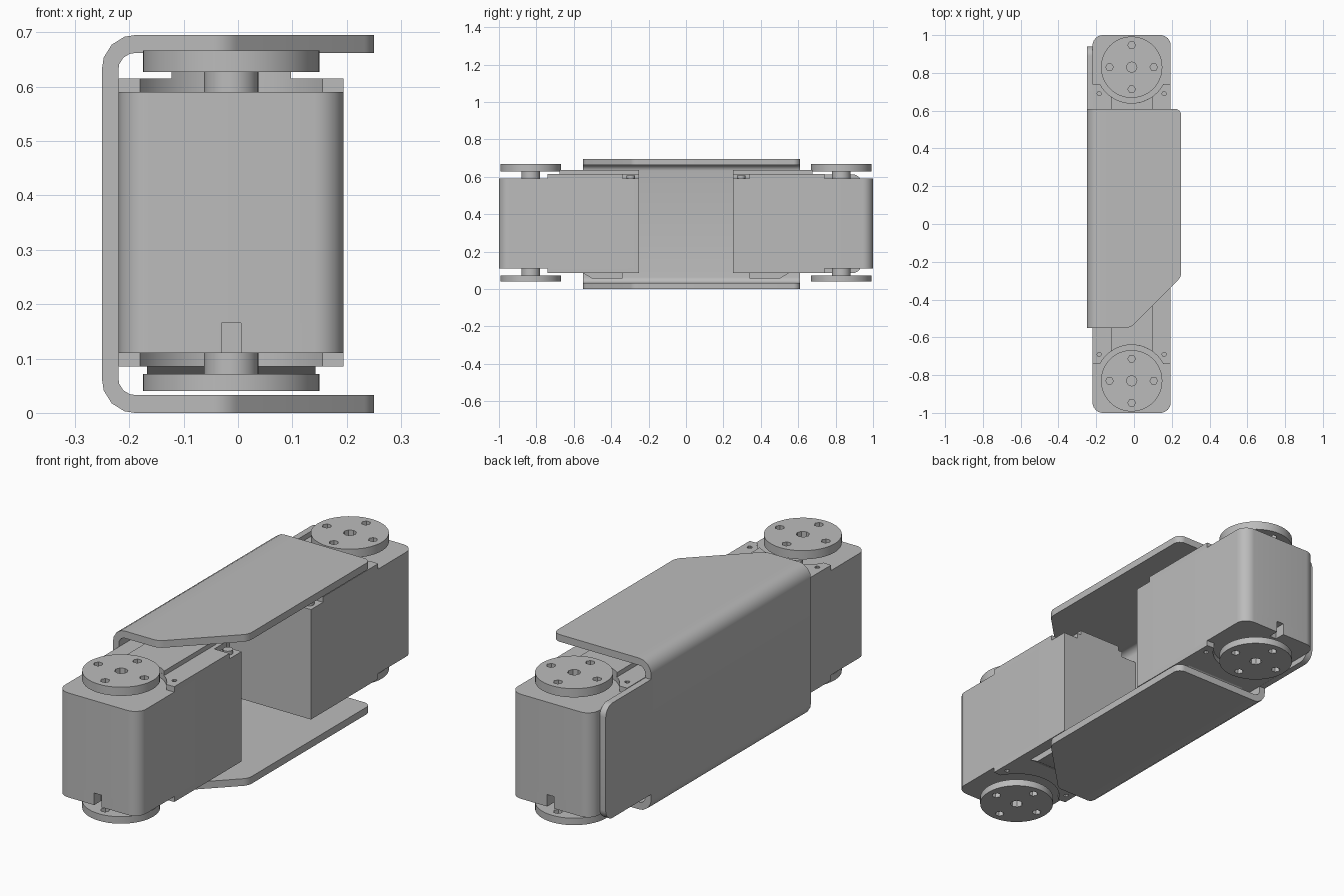
import bpy, bmesh
from math import cos, sin, pi, radians, tan
from mathutils import Vector, Matrix

if "Cube" in bpy.data.objects:
    bpy.data.objects.remove(bpy.data.objects["Cube"])

grey = bpy.data.materials.new("plain_grey")
grey.use_nodes = True
colour = (0.5, 0.5, 0.5, 1)
grey.diffuse_color = colour
grey.node_tree.nodes["Principled BSDF"].inputs["Base Color"].default_value = colour


def fillet(points, segs=6):
    """Polygon corners given as (a, b) or (a, b, radius)."""
    out, n = [], len(points)
    for i, p in enumerate(points):
        c = Vector(p[:2])
        if len(p) == 2:
            out.append(c)
            continue
        d1 = (Vector(points[i - 1][:2]) - c).normalized()
        d2 = (Vector(points[(i + 1) % n][:2]) - c).normalized()
        half = d1.angle(d2) / 2
        centre = c + (d1 + d2).normalized() * (p[2] / sin(half))
        a = c + d1 * (p[2] / tan(half)) - centre
        b = c + d2 * (p[2] / tan(half)) - centre
        out += [centre + a.lerp(b, k / segs).normalized() * p[2] for k in range(segs + 1)]
    return out


def circle(x, y, r, n):
    return [Vector((x + r * cos(2 * pi * k / n), y + r * sin(2 * pi * k / n))) for k in range(n)]


# Axis order turns the flat profile: z -> (x, y), x -> (y, z), y -> (z, x)
TURN = {"z": ((1, 0, 0), (0, 1, 0), (0, 0, 1)),
        "x": ((0, 0, 1), (1, 0, 0), (0, 1, 0)),
        "y": ((0, 1, 0), (0, 0, 1), (1, 0, 0))}


def prism(name, loops, lo, hi, axis="z"):
    """Extrude an outline, with any further loops as holes, from lo to hi."""
    curve = bpy.data.curves.new(name, "CURVE")
    curve.dimensions, curve.fill_mode = "2D", "BOTH"
    curve.extrude = (hi - lo) / 2
    for loop in loops:
        spline = curve.splines.new("POLY")
        spline.points.add(len(loop) - 1)
        for point, co in zip(spline.points, loop):
            point.co = (co[0], co[1], 0, 1)
        spline.use_cyclic_u = True
    ob = bpy.data.objects.new(name, curve)
    bpy.context.collection.objects.link(ob)
    bpy.ops.object.select_all(action="DESELECT")
    ob.select_set(True)
    bpy.context.view_layer.objects.active = ob
    bpy.ops.object.convert(target="MESH")
    ob = bpy.context.view_layer.objects.active
    bm = bmesh.new()
    bm.from_mesh(ob.data)
    bm.transform(Matrix(TURN[axis]).to_4x4() @ Matrix.Translation((0, 0, (lo + hi) / 2)))
    bmesh.ops.remove_doubles(bm, verts=bm.verts, dist=1e-5)
    bmesh.ops.recalc_face_normals(bm, faces=bm.faces)
    bm.to_mesh(ob.data)
    bm.free()
    ob.data.materials.clear()
    ob.data.materials.append(grey)
    bpy.ops.object.shade_smooth_by_angle(angle=radians(35))
    return ob


# Folded bracket: spine with bends, two flanges and a tab along the rear motor
spine = fillet([(0, -.15), (0, -.25, .06), (.695, -.25, .06), (.695, -.15),
                (.662, -.15), (.662, -.22, .03), (.033, -.22, .03), (.033, -.15)], 4)
prism("bracket_spine", [spine], -.55, .61, "y")
flange = fillet([(-.15, -.55), (-.02, -.55, .06), (.25, -.28, .06), (.25, .61, .035), (-.15, .61)])
prism("bracket_bottom_flange", [flange], 0, .033)
prism("bracket_top_flange", [flange], .662, .695)
tab = fillet([(.6, .085), (.94, .085, .05), (.94, .613, .05), (.6, .613)])
prism("bracket_rear_tab", [tab], -.25, -.22, "x")

# Motors, laid out around the body centre line and mirrored front to back
CX, AXLE, HALF = -.0125, -.83, .207
INNER, OUTER = -.252, -1.0


def motor(label, s):
    def place(loop):
        return [Vector((CX + p[0], s * p[1])) for p in loop]

    def part(name, loops, lo, hi):
        return prism(label + "_" + name, [place(l) for l in loops], lo, hi)

    def arc(half_width):
        # Clearance curve around the horn, running from right to left
        r = .19
        top = (r * r - half_width ** 2) ** .5
        start = Vector((half_width, top)).angle(Vector((1, 0)))
        return [(r * cos(a), AXLE + r * sin(a))
                for a in [start + (pi - 2 * start) * k / 16 for k in range(17)]]

    # Body, with a cable notch low on the outer end
    end = [(HALF, INNER), (-HALF, INNER), (-HALF, OUTER, .055)]
    notch = [(-.018, OUTER), (-.018, OUTER + .05), (.018, OUTER + .05), (.018, OUTER)]
    part("body", [fillet(end + [(HALF, OUTER, .055)])], .165, .59)
    part("body_foot", [fillet(end + notch + [(HALF, OUTER, .055)])], .11, .165)

    # Covers above and below, curved around the horns
    holes = [circle(x, -.69, .011, 10) for x in (-.172, .172)]
    front = [(HALF, -.74)] + arc(.168) + [(-HALF, -.74)]
    corners = [(-HALF, -.34), (-.13, -.34), (-.13, INNER), (.13, INNER), (.13, -.34), (HALF, -.34)]
    part("top_cover", [front + corners] + holes, .59, .615)
    part("bottom_cover", [front + [(-HALF, INNER), (HALF, INNER)]] + holes, .085, .11)
    part("top_ridge", [arc(.11) + [(-.11, INNER), (.11, INNER)]], .615, .636)
    for side in (-1, 1):
        part("cover_screw_%s" % ("left" if side > 0 else "right"),
             [circle(side * .168, -.295, .022, 12)], .59, .607)

    # Sloped connector housing underneath
    housing = [(s * y, z) for y, z in ((-.55, .085), (-.5, .055), (-.34, .055), (-.34, .085))]
    prism(label + "_connector_housing", [housing], CX - .155, CX + .155, "x")

    # Horn discs on short bosses
    bores = [circle(0, AXLE, .028, 8)]
    bores += [circle(.117 * cos(k * pi / 2), AXLE + .117 * sin(k * pi / 2), .02, 6) for k in range(4)]
    for name, lo, hi, b_lo, b_hi in (("top", .627, .667, .59, .627), ("bottom", .04, .072, .072, .11)):
        part(name + "_horn", [circle(0, AXLE, .1625, 48)] + bores, lo, hi)
        part(name + "_boss", [circle(0, AXLE, .05, 24)], b_lo, b_hi)


motor("front_motor", 1)
motor("rear_motor", -1)
